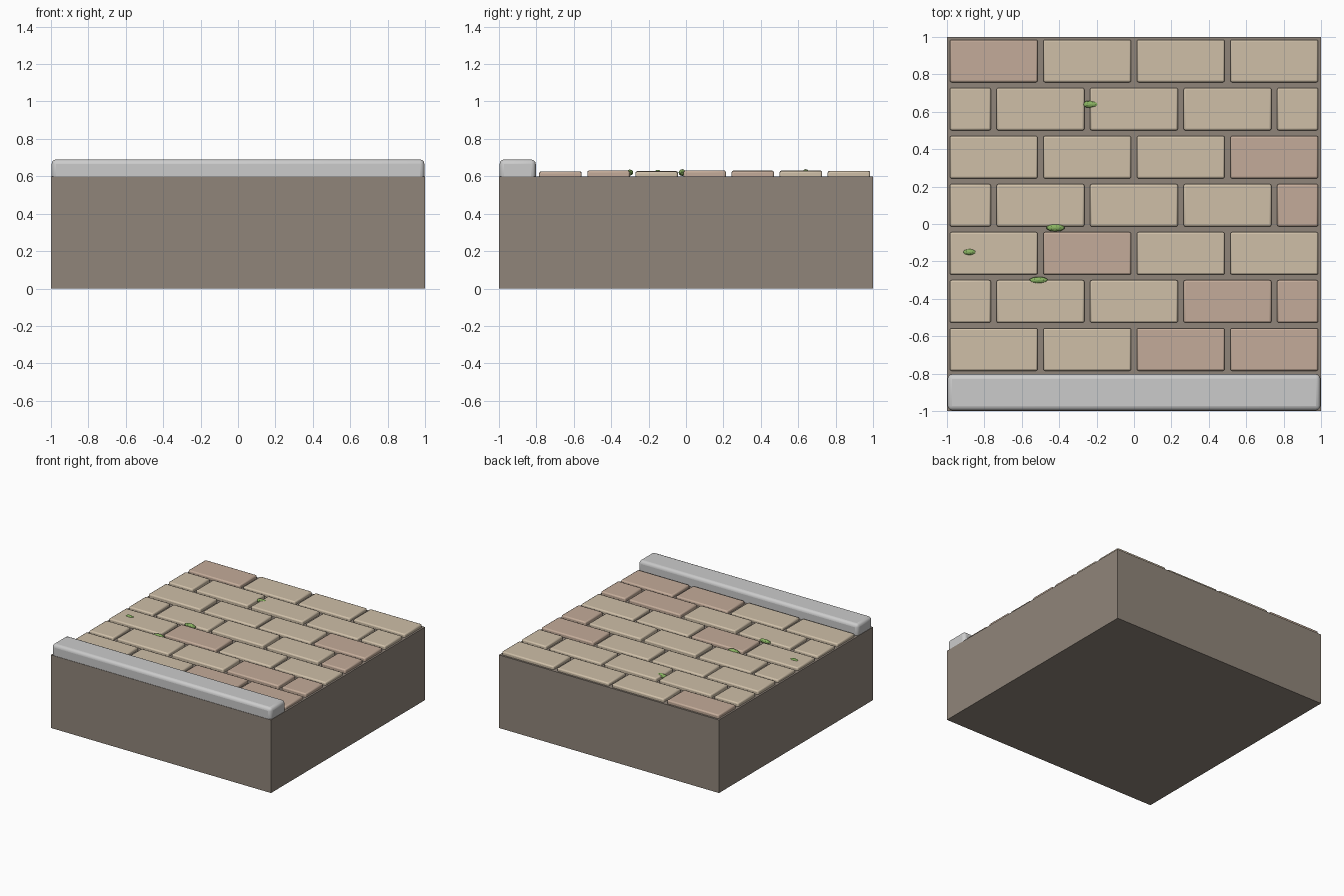
import bpy, math, random

if "Cube" in bpy.data.objects:
    bpy.data.objects.remove(bpy.data.objects["Cube"])

random.seed(4)

def material(name, rgb):
    m = bpy.data.materials.new(name)
    m.diffuse_color = (*rgb, 1)
    m.use_nodes = True
    m.node_tree.nodes["Principled BSDF"].inputs["Base Color"].default_value = m.diffuse_color
    return m

earth = material("earth", (0.28, 0.235, 0.195))
tan = material("tan_stone", (0.62, 0.52, 0.39))
rose = material("rose_stone", (0.55, 0.41, 0.32))
green = material("moss", (0.25, 0.45, 0.12))

def box(name, x0, x1, y0, y1, z0, z1, mat=None, bevel=0, segments=2):
    bpy.ops.mesh.primitive_cube_add(size=1, location=((x0 + x1) / 2, (y0 + y1) / 2, (z0 + z1) / 2))
    o = bpy.context.object
    o.name = name
    o.scale = (x1 - x0, y1 - y0, z1 - z0)
    bpy.ops.object.transform_apply(location=False, rotation=False, scale=True)
    if mat:
        o.data.materials.append(mat)
    if bevel:
        b = o.modifiers.new("rounded_edges", 'BEVEL')
        b.width = bevel
        b.segments = segments
        bpy.ops.object.shade_smooth_by_angle(angle=math.radians(40))
    return o

# Ground block and kerb along the front edge
box("ground_block", -1, 1, -1, 1, 0, 0.6, earth)
box("kerb", -0.997, 0.997, -0.997, -0.803, 0.57, 0.69, None, 0.025, 3)

# Running-bond paving: seven rows, alternate rows shifted by half a brick
pitch_y, pitch_x, joint = 1.8 / 7, 0.5, 0.03
rose_bricks = {(0, 2), (0, 3), (1, 3), (1, 4), (2, 1), (3, 4), (4, 3), (6, 0)}
for row in range(7):
    y0 = -0.8 + row * pitch_y + joint / 2
    y1 = y0 + pitch_y - joint
    shift = 0.25 * (row % 2)
    for col in range(4 + row % 2):
        start = -1 - shift + col * pitch_x
        x0 = max(start, -1) + joint / 2
        x1 = min(start + pitch_x, 1) - joint / 2
        mat = rose if (row, col) in rose_bricks else tan
        box(f"brick_{row}_{col}", x0, x1, y0, y1, 0.58, random.uniform(0.623, 0.632), mat, 0.01)

# Moss tufts in the joints
tufts = [(-0.23, 0.64, 0.62, 0.046, 0.02), (-0.42, -0.02, 0.62, 0.05, 0.02),
         (-0.51, -0.30, 0.62, 0.05, 0.018), (-0.88, -0.15, 0.62, 0.036, 0.017)]
for i, (x, y, z, rx, r) in enumerate(tufts):
    bpy.ops.mesh.primitive_ico_sphere_add(subdivisions=2, radius=1, location=(x, y, z))
    o = bpy.context.object
    o.name = f"moss_{i}"
    o.scale = (rx, r, r * 0.9)
    o.data.materials.append(green)
